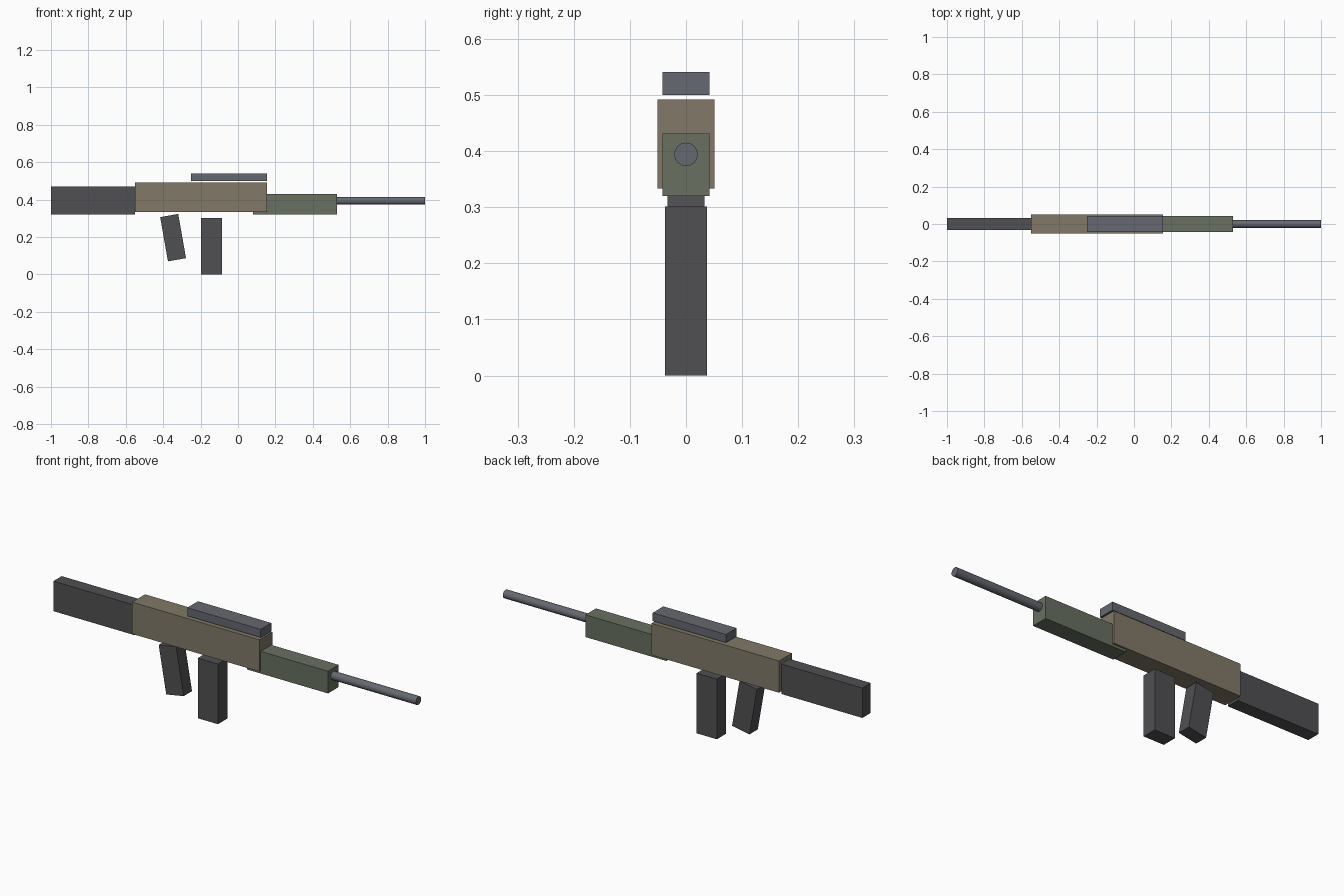
import bpy
from math import radians

if "Cube" in bpy.data.objects:
    bpy.data.objects.remove(bpy.data.objects["Cube"])


def paint(obj, name, color):
    obj.name = name
    mat = bpy.data.materials.new(name + "_paint")
    mat.diffuse_color = (*color, 1)
    mat.use_nodes = True
    mat.node_tree.nodes["Principled BSDF"].inputs["Base Color"].default_value = mat.diffuse_color
    obj.data.materials.append(mat)


def box(name, center, size, color, tilt=0):
    bpy.ops.mesh.primitive_cube_add(size=1, location=center, rotation=(0, radians(tilt), 0))
    obj = bpy.context.object
    obj.scale = size
    paint(obj, name, color)


def span(name, x0, x1, z0, z1, width, color):
    box(name, ((x0 + x1) / 2, 0, (z0 + z1) / 2), (x1 - x0, width, z1 - z0), color)


DARK = (0.08, 0.08, 0.085)
TAN = (0.22, 0.19, 0.14)
GREEN = (0.14, 0.16, 0.12)
STEEL = (0.13, 0.14, 0.16)

# Body
span("receiver", -0.551, 0.155, 0.333, 0.492, 0.102, TAN)
span("stock", -1.0, -0.551, 0.32, 0.47, 0.066, DARK)
span("handguard", 0.08, 0.528, 0.32, 0.431, 0.084, GREEN)
span("top_rail", -0.251, 0.155, 0.50, 0.541, 0.084, STEEL)

# Magazine and tilted grip
span("magazine", -0.197, -0.085, 0.0, 0.301, 0.074, DARK)
box("grip", (-0.347, 0, 0.197), (0.098, 0.066, 0.24), DARK, tilt=-10)

# Barrel
bpy.ops.mesh.primitive_cylinder_add(vertices=16, radius=0.021, depth=0.472,
                                    location=(0.764, 0, 0.394), rotation=(0, radians(90), 0))
barrel = bpy.context.object
paint(barrel, "barrel", STEEL)
bpy.ops.object.shade_smooth_by_angle(angle=radians(30))
